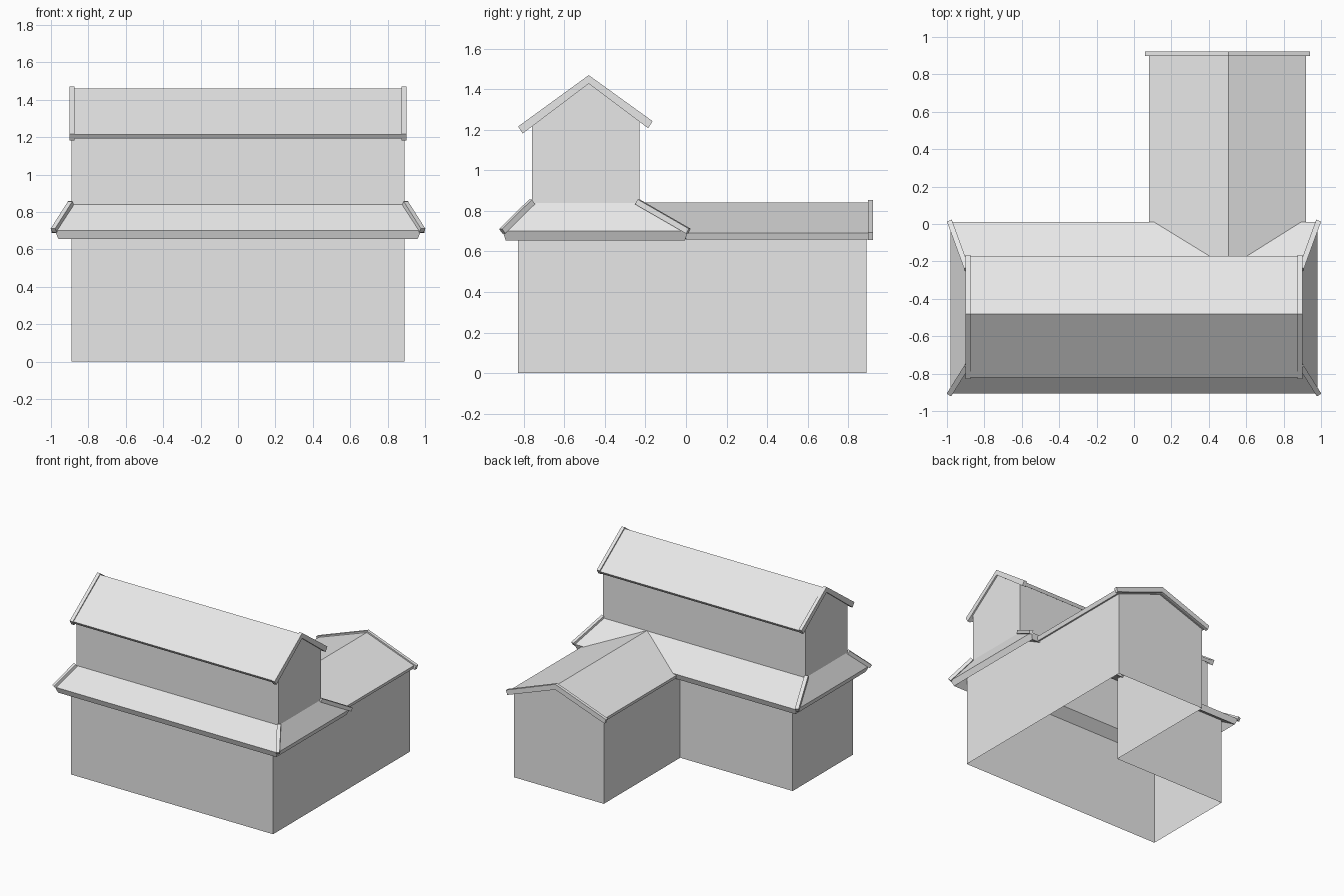
import bpy, bmesh
from mathutils import Vector

cube = bpy.data.objects.get("Cube")
if cube:
    bpy.data.objects.remove(cube, do_unlink=True)

grey = bpy.data.materials.new("plain grey")
grey.use_nodes = True
tone = (0.8, 0.8, 0.8, 1)
grey.diffuse_color = tone
grey.node_tree.nodes["Principled BSDF"].inputs["Base Color"].default_value = tone


def loft(name, rings, cap=False, loop=False):
    """Skin a list of equal closed rings, optionally capped or joined end to end."""
    bm = bmesh.new()
    rows = [[bm.verts.new(p) for p in ring] for ring in rings]
    pairs = list(zip(rows, rows[1:]))
    if loop:
        pairs.append((rows[-1], rows[0]))
    for a, b in pairs:
        n = len(a)
        for i in range(n):
            j = (i + 1) % n
            bm.faces.new((a[i], a[j], b[j], b[i]))
    if cap:
        bm.faces.new(rows[0][::-1])
        bm.faces.new(rows[-1])
    if cap or loop:
        bmesh.ops.recalc_face_normals(bm, faces=bm.faces)
    mesh = bpy.data.meshes.new(name)
    bm.to_mesh(mesh)
    bm.free()
    mesh.materials.append(grey)
    obj = bpy.data.objects.new(name, mesh)
    bpy.context.collection.objects.link(obj)
    return obj


def rect(x, y0, y1, z):
    return [(-x, y0, z), (x, y0, z), (x, y1, z), (-x, y1, z)]


def chevron(left, ridge, right, drop, inset):
    """Gable roof section; each end is cut square to its slope."""
    return [left, ridge, right,
            (right[0] - inset, right[1] - drop),
            (ridge[0], ridge[1] - drop * 1.2),
            (left[0] + inset, left[1] - drop)]


def beam(name, start, end, size):
    a, b = Vector(start), Vector(end)
    d = (b - a).normalized()
    side = d.cross(Vector((0, 0, 1))).normalized() * size / 2
    up = side.cross(d).normalized() * size / 2
    return loft(name, [[p + side + up, p - side + up, p - side - up, p + side - up]
                       for p in (a, b)], cap=True)


# Ground floor walls, an open L plan with a gable on the rear wing
FRONT, BACK, WING = -0.83, -0.07, 0.89
U0, U1 = -0.76, -0.23          # upper storey front and back
SIDE, INNER, RIDGE = 0.89, 0.1, 0.505
plan = [(-SIDE, FRONT, .72), (SIDE, FRONT, .72), (SIDE, U0, .775), (SIDE, U1, .775),
        (SIDE, BACK, .72), (SIDE, 0, .685), (SIDE, WING, .685), (RIDGE, WING, .825),
        (INNER, WING, .675), (INNER, BACK + .01, .675), (INNER, BACK, .72),
        (-SIDE, BACK, .72), (-SIDE, U1, .775), (-SIDE, U0, .775)]
loft("ground_walls", [[(x, y, 0) for x, y, z in plan], plan])

# Hipped skirt roof around the upper storey
loft("skirt_roof", [rect(SIDE, U0, U1, .84), rect(.98, -.905, .01, .70),
                    rect(.96, -.89, -.005, .655), rect(SIDE, U0, U1, .775)], loop=True)
for s, side in ((-1, "right"), (1, "left")):
    beam("hip_front_" + side, (s * .985, -.907, .70), (s * .893, U0, .845), .028)
    beam("hip_back_" + side, (s * .985, .012, .70), (s * .893, U1 - .01, .845), .028)

# Upper storey walls with end gables
mid = -0.48
upper = [(-SIDE, U0, 1.245), (SIDE, U0, 1.245), (SIDE, mid, 1.44), (SIDE, U1, 1.255),
         (-SIDE, U1, 1.255), (-SIDE, mid, 1.44)]
loft("upper_walls", [[(x, y, .775) for x, y, z in upper], upper])

# Upper gable roof and its end boards
main = chevron((-.82, 1.215), (mid, 1.46), (-.17, 1.235), .022, .014)
loft("upper_roof", [[(x, y, z) for y, z in main] for x in (-.89, .89)], cap=True)
board = chevron((-.828, 1.217), (mid, 1.47), (-.165, 1.243), .035, .022)
for s, side in ((-1, "right"), (1, "left")):
    loft("barge_board_" + side,
         [[(s * x, y, z) for y, z in board] for x in (.875, .902)], cap=True)

# Wing roof, its inner end following the valley with the skirt roof
wing = chevron((.08, .69), (RIDGE, .842), (.92, .69), .03, .01)
starts = [.0, U1, .0, .0, U1, .0]
loft("wing_roof", [[(x, y, z) for (x, z), y in zip(wing, starts)],
                   [(x, .9, z) for x, z in wing]], cap=True)
trim = chevron((.06, .693), (RIDGE, .855), (.94, .693), .036, .012)
loft("wing_barge_board", [[(x, y, z) for x, z in trim] for y in (.897, .922)], cap=True)
